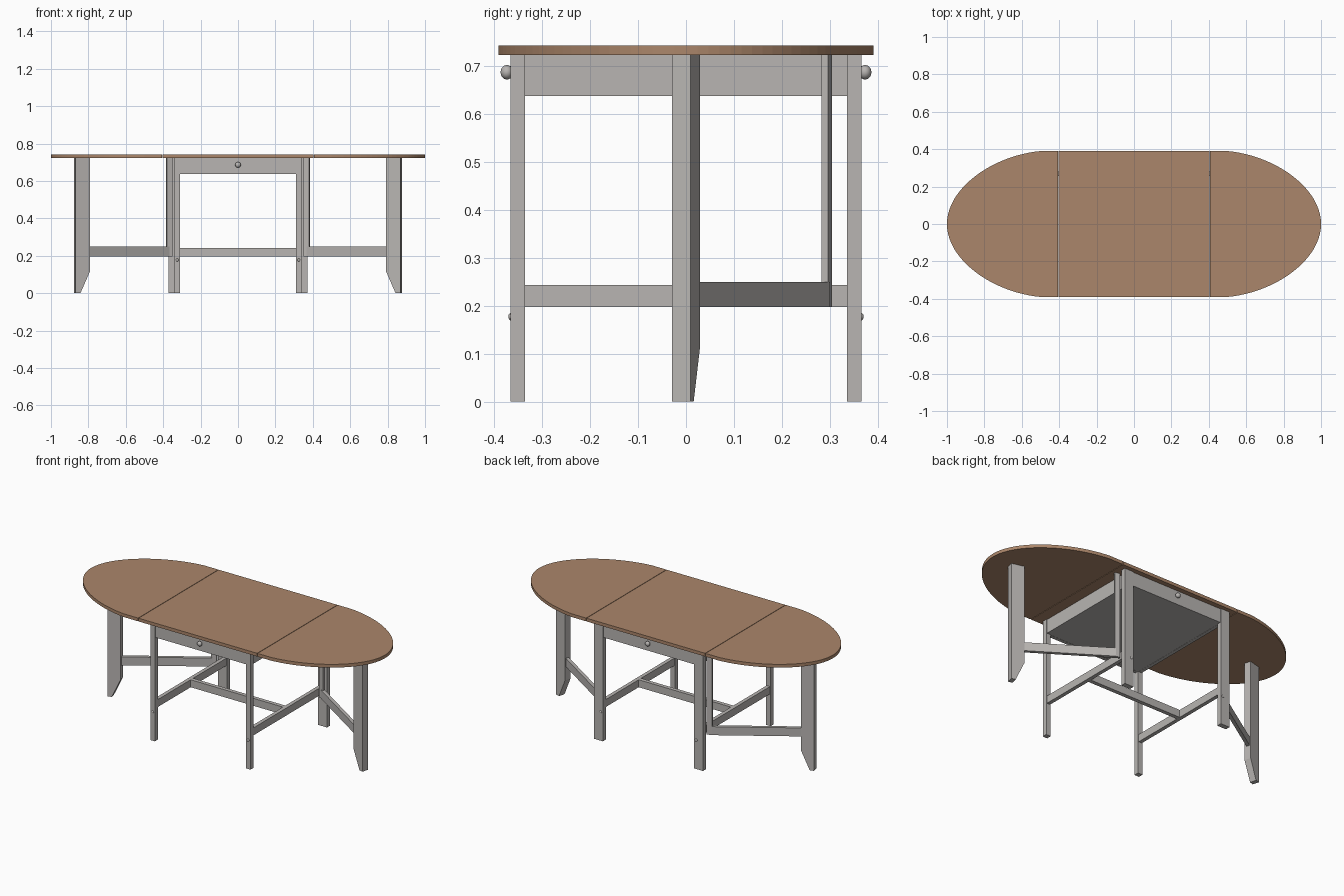
import bpy, bmesh, math
from mathutils import Matrix, Vector

if "Cube" in bpy.data.objects:
    bpy.data.objects.remove(bpy.data.objects["Cube"])


def material(name, colour):
    m = bpy.data.materials.new(name)
    m.diffuse_color = (*colour, 1)
    m.use_nodes = True
    m.node_tree.nodes["Principled BSDF"].inputs["Base Color"].default_value = m.diffuse_color
    return m


WOOD = material("brown wood", (0.41, 0.24, 0.145))
GREY = material("warm grey paint", (0.48, 0.46, 0.445))


def finish(name, bm, mat):
    bmesh.ops.recalc_face_normals(bm, faces=bm.faces)
    me = bpy.data.meshes.new(name)
    bm.to_mesh(me)
    bm.free()
    me.materials.append(mat)
    ob = bpy.data.objects.new(name, me)
    bpy.context.collection.objects.link(ob)
    return ob


def prism(name, points, depth, mat, matrix=Matrix()):
    """Extrude a flat outline along +z, then place it."""
    bm = bmesh.new()
    face = bm.faces.new([bm.verts.new((x, y, 0)) for x, y in points])
    ext = bmesh.ops.extrude_face_region(bm, geom=[face])
    moved = [v for v in ext["geom"] if isinstance(v, bmesh.types.BMVert)]
    bmesh.ops.translate(bm, verts=moved, vec=(0, 0, depth))
    bmesh.ops.transform(bm, matrix=matrix, verts=bm.verts)
    return finish(name, bm, mat)


def box(name, x, y, z, mat=GREY):
    pts = [(x[0], y[0]), (x[1], y[0]), (x[1], y[1]), (x[0], y[1])]
    return prism(name, pts, z[1] - z[0], mat, Matrix.Translation((0, 0, z[0])))


def beam(name, a, b, thick, z):
    """Upright board running from plan point a to plan point b."""
    a, b = Vector(a), Vector(b)
    d = (b - a).normalized()
    n = Vector((-d.y, d.x)) * thick / 2
    return prism(name, [a - n, b - n, b + n, a + n], z[1] - z[0], GREY,
                 Matrix.Translation((0, 0, z[0])))


def ball(name, loc, scale):
    bm = bmesh.new()
    bmesh.ops.create_uvsphere(bm, u_segments=24, v_segments=14, radius=1)
    bmesh.ops.transform(bm, verts=bm.verts,
                        matrix=Matrix.Translation(loc) @ Matrix.Diagonal((*scale, 1)))
    for f in bm.faces:
        f.smooth = True
    return finish(name, bm, GREY)


TOP, UNDER = 0.742, 0.722
HALF = 0.39

# fixed middle of the table top
box("table_top_centre", (-0.4035, 0.4035), (-HALF, HALF), (UNDER, TOP), WOOD)

# rounded drop leaf outline, from a curve mirrored across y
ctrl = [Vector(p) for p in ((0.5, HALF), (0.76, 0.365), (1.0, 0.19), (1.0, 0))]
curve = []
for i in range(25):
    t = i / 24
    curve.append(ctrl[0] * (1 - t) ** 3 + ctrl[1] * 3 * t * (1 - t) ** 2
                 + ctrl[2] * 3 * t * t * (1 - t) + ctrl[3] * t ** 3)
leaf = [(0.4065, HALF)] + [tuple(p) for p in curve]
leaf += [(x, -y) for x, y in reversed(leaf[:-1])]

for side, s in (("left", -1), ("right", 1)):
    def sx(a, b):
        return tuple(sorted((s * a, s * b)))

    prism("leaf_" + side, [(s * x, y) for x, y in leaf], TOP - UNDER, WOOD,
          Matrix.Translation((0, 0, UNDER)))

    # fixed legs: slim in front, wide at the back
    box("front_leg_" + side, sx(0.31, 0.341), (-0.365, -0.335), (0, UNDER))
    box("back_leg_" + side, sx(0.31, 0.371), (0.335, 0.365), (0, UNDER))
    # side rails
    box("side_apron_" + side, sx(0.315, 0.336), (-0.335, 0.335), (0.637, UNDER))
    box("side_stretcher_" + side, sx(0.314, 0.337), (-0.335, 0.335), (0.197, 0.243))

    # swinging gate: pivot post, slanted rail and outer leg
    beam("gate_post_" + side, (s * 0.351, 0.297), (s * 0.382, 0.289), 0.014,
         (0.197, UNDER))
    beam("gate_rail_" + side, (s * 0.372, 0.291), (s * 0.802, 0.011), 0.02,
         (0.197, 0.249))
    w = 0.039
    profile = [(-w, 0.115), (w - 0.026, 0), (w, 0), (w, UNDER), (-w, UNDER)]
    upright = (Matrix.Diagonal((s, 1, 1, 1)) @ Matrix.Translation((0.835, 0, 0))
               @ Matrix.Rotation(math.radians(-15), 4, "Z")
               @ Matrix.Translation((0, 0.02, 0))
               @ Matrix.Rotation(math.radians(90), 4, "X"))
    prism("gate_leg_" + side, profile, 0.04, GREY, upright)

    # bolt heads on the legs
    for end, e in (("front", -1), ("back", 1)):
        ball(f"bolt_{end}_{side}", (s * 0.325, e * 0.364, 0.177), (0.008, 0.006, 0.008))

# drawer fronts with knobs at both ends
for end, e in (("front", -1), ("back", 1)):
    box("drawer_front_" + end, (-0.31, 0.31), sorted((e * 0.34, e * 0.36)), (0.637, UNDER))
    ball("knob_" + end, (0, e * 0.373, 0.686), (0.015, 0.013, 0.015))

# drawer floor and long low stretcher
box("drawer_floor", (-0.315, 0.315), (-0.342, 0.342), (0.638, 0.648))
box("long_stretcher", (-0.316, 0.316), (-0.012, 0.012), (0.197, 0.243))
